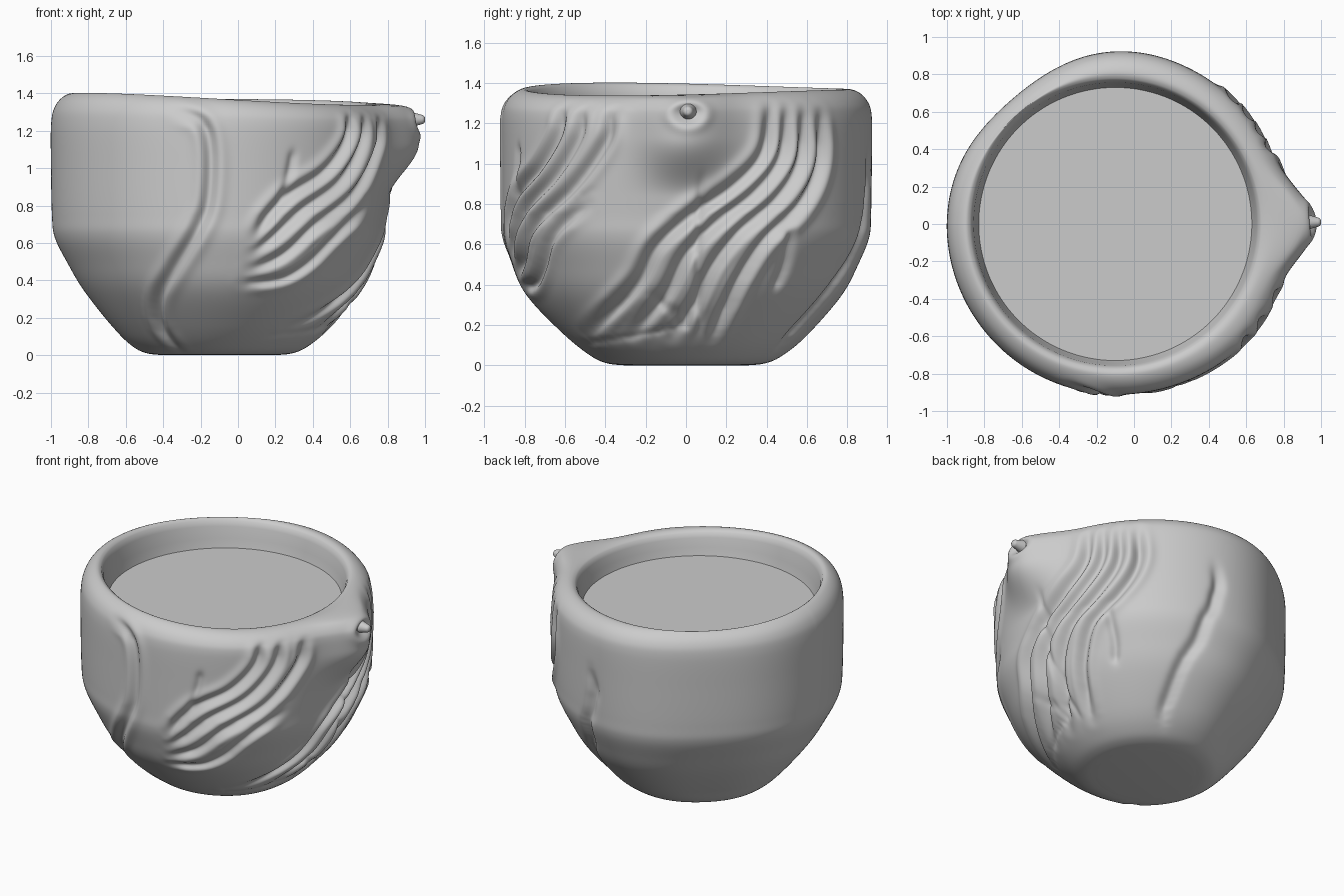
import bpy, bmesh, math
from mathutils import Vector, kdtree

cube = bpy.data.objects.get("Cube")
if cube:
    bpy.data.objects.remove(cube)

CENTRE_X = -0.1    # the bowl's axis sits a little off centre
SEGMENTS = 480


def curve(points, step):
    """Smooth curve through the points, sampled at about the given step."""
    p = [Vector(q) for q in points]
    p = [2 * p[0] - p[1]] + p + [2 * p[-1] - p[-2]]
    out = []
    for a, b, c, d in zip(p, p[1:], p[2:], p[3:]):
        n = max(1, round((c - b).length / step))
        for i in range(n):
            t = i / n
            out.append(b + ((c - a) * t + (2 * a - 5 * b + 4 * c - d) * t * t
                            + (3 * b - a - 3 * c + d) * t ** 3) / 2)
    return out + [p[-2]]


def bell(distance, width):
    return math.exp(-(distance / width) ** 2)


def ramp(value, start, end):
    t = min(1, max(0, (value - start) / (end - start)))
    return t * t * (3 - 2 * t)


# Outer and inner profile as (radius, height)
outer = curve([(.3, 0), (.39, .01), (.47, .045), (.58, .14), (.74, .34), (.83, .49),
               (.9, .63), (.915, .75), (.92, 1), (.92, 1.23), (.9, 1.315),
               (.855, 1.365), (.8, 1.382), (.77, 1.365)], .012)
inner = [Vector((.757, 1.33)), Vector((.745, 1.25)), Vector((.73, 1.19))]


def wall_radius(z):
    return min(outer[:-12], key=lambda q: abs(q.y - z)).x


def on_front(x, z):
    r = wall_radius(z)
    return Vector((x - CENTRE_X, -math.sqrt(max(0, r * r - (x - CENTRE_X) ** 2)), z))


def on_side(y, z):
    r = wall_radius(z)
    return Vector((math.sqrt(max(0, r * r - y * y)), y, z))


def groove(project, depth, width, path):
    """Samples of a groove laid on the wall, fading out at both ends."""
    line = curve(path, .008)
    samples = []
    for i, q in enumerate(line):
        end = min(i, len(line) - 1 - i) / len(line)
        samples.append((project(q.x, q.y), depth * min(1, .1 + end * 7), width))
    return samples


def strands(project, depth, width, count, first, last):
    """Fan of grooves blended between the first and the last path."""
    samples = []
    for k in range(count):
        path = [Vector(a).lerp(Vector(b), k / (count - 1)) for a, b in zip(first, last)]
        samples += groove(project, depth, width, path)
    return samples


def search_tree(samples):
    tree = kdtree.KDTree(len(samples))
    for i, sample in enumerate(samples):
        tree.insert(sample[0], i)
    tree.balance()
    return tree


# Sweeping strands on the front and on the snout side, and the front fold
hair = strands(on_front, .045, .028, 3,
               [(.59, 1.32), (.575, 1.15), (.46, .98), (.28, .86), (.17, .75), (.09, .63)],
               [(.745, 1.29), (.73, 1.1), (.62, .87), (.41, .69), (.24, .54), (.06, .46)])
hair += groove(on_front, .035, .026, [(.68, .8), (.5, .62), (.36, .49), (.22, .41), (.02, .385)])
hair += strands(on_side, .05, .031, 4,
                [(.42, 1.31), (.39, 1.06), (.24, .89), (.02, .74), (-.15, .59), (-.25, .4), (-.47, .15)],
                [(.67, 1.26), (.67, 1), (.58, .8), (.4, .62), (.28, .45), (.19, .27), (.13, .13)])
hair += groove(on_front, .035, .03, [(-.34, 1.31), (-.2, 1.25), (-.15, 1.1), (-.16, .83),
                                     (-.22, .67), (-.34, .46), (-.42, .3), (-.41, .14), (-.3, .01)])

# Plain cuts and creases without raised edges
cuts = groove(on_side, .04, .035, [(.9, 1.05), (.9, .85), (.86, .62), (.69, .36), (.44, .06)])
cuts += groove(on_front, .025, .018, [(.3, 1.1), (.27, .95), (.22, .82)])
cuts += groove(on_front, .015, .016, [(.14, .1), (.49, .17), (.65, .38)])
cuts += groove(on_side, .03, .025, [(.53, .7), (.5, .52), (.44, .37)])
cuts += groove(on_side, .025, .015, [(.08, .96), (.06, .57), (.07, .15)])

hair_tree, cut_tree = search_tree(hair), search_tree(cuts)


def carve(point):
    """Nearest strand groove with its raised sides, plus the nearest cut."""
    nearest, i, distance = hair_tree.find(point)
    depth, width = hair[i][1:]
    amount = depth * (.4 * bell(distance - 1.9 * width, 1.1 * width) - bell(distance, width))
    nearest, i, distance = cut_tree.find(point)
    depth, width = cuts[i][1:]
    return amount - depth * bell(distance, width)


def irregularity(angle, z):
    """Offset of the hand-shaped wall from a true round."""
    degrees = (math.degrees(angle) + 180) % 360 - 180
    low = bell(z - .36, .22)
    return (-.01 * (1 - math.cos(angle)) - .04 * bell(degrees - 130, 26)
            + .02 * bell(degrees + 40, 25) + .015 * bell(degrees - 88, 25)
            + .055 * low * bell(degrees + 85, 40) + .025 * low * bell(degrees - 85, 35)
            - .035 * bell(degrees, 30) * bell(z - .68, .2))


def body_point(r, z, angle, outside):
    c, s = math.cos(angle), math.sin(angle)
    radius = r
    if outside:
        grow = ramp(r, .77, .86) if z > 1.25 else 1
        point = Vector((r * c, r * s, z))
        radius += (irregularity(angle, z) * ramp(z, -.05, .15) + carve(point)) * grow
        # Pointed snout swelling out under the rim, with a socket
        if c > 0:
            radius += .145 * bell(point.y, .2) * ramp(z, .84, 1.13) * grow
            d = math.hypot(point.y - .01, z - 1.26)
            radius += (.015 * bell(d - .085, .025) - .055 * bell(d, .05)) * grow
    # The rim is uneven while the recessed floor stays level
    lift = ramp(z, 1.19, 1.38) * (-.027 * c + .01 * math.sin(2 * angle) - .01)
    return (CENTRE_X + radius * c, radius * s, z + lift)


# Bowl body with a shallow recessed top
bm = bmesh.new()
rings = []
for k, q in enumerate(outer + inner):
    rings.append([bm.verts.new(body_point(q.x, q.y, math.tau * i / SEGMENTS, k < len(outer)))
                  for i in range(SEGMENTS)])
for low, high in zip(rings, rings[1:]):
    for i in range(SEGMENTS):
        j = (i + 1) % SEGMENTS
        bm.faces.new((low[i], low[j], high[j], high[i]))
bm.faces.new(rings[0][::-1])
bm.faces.new(rings[-1])

# Soften the carving like worked clay
wall = [v for ring in rings[3:-5] for v in ring]
for step in range(4):
    bmesh.ops.smooth_vert(bm, verts=wall, factor=.5, use_axis_x=True, use_axis_y=True, use_axis_z=True)
mesh = bpy.data.meshes.new("bowl_body")
bm.to_mesh(mesh)
bm.free()
body = bpy.data.objects.new("bowl_body", mesh)
bpy.context.collection.objects.link(body)

# Small pointed knob in the snout's socket
bpy.ops.mesh.primitive_cone_add(vertices=32, radius1=.06, radius2=.02, depth=.14,
                                location=(.93, .01, 1.26), rotation=(0, math.pi / 2, 0))
knob = bpy.context.object
knob.name = "snout_knob"
bevel = knob.modifiers.new("round", "BEVEL")
bevel.width, bevel.segments = .014, 4

# One grey clay colour
clay = bpy.data.materials.new("grey_clay")
clay.use_nodes = True
colour = (.6, .6, .6, 1)
clay.diffuse_color = colour
clay.node_tree.nodes["Principled BSDF"].inputs["Base Color"].default_value = colour
for ob in (body, knob):
    ob.data.materials.append(clay)
    bpy.ops.object.select_all(action="DESELECT")
    ob.select_set(True)
    bpy.context.view_layer.objects.active = ob
    bpy.ops.object.shade_smooth_by_angle(angle=math.radians(65))
